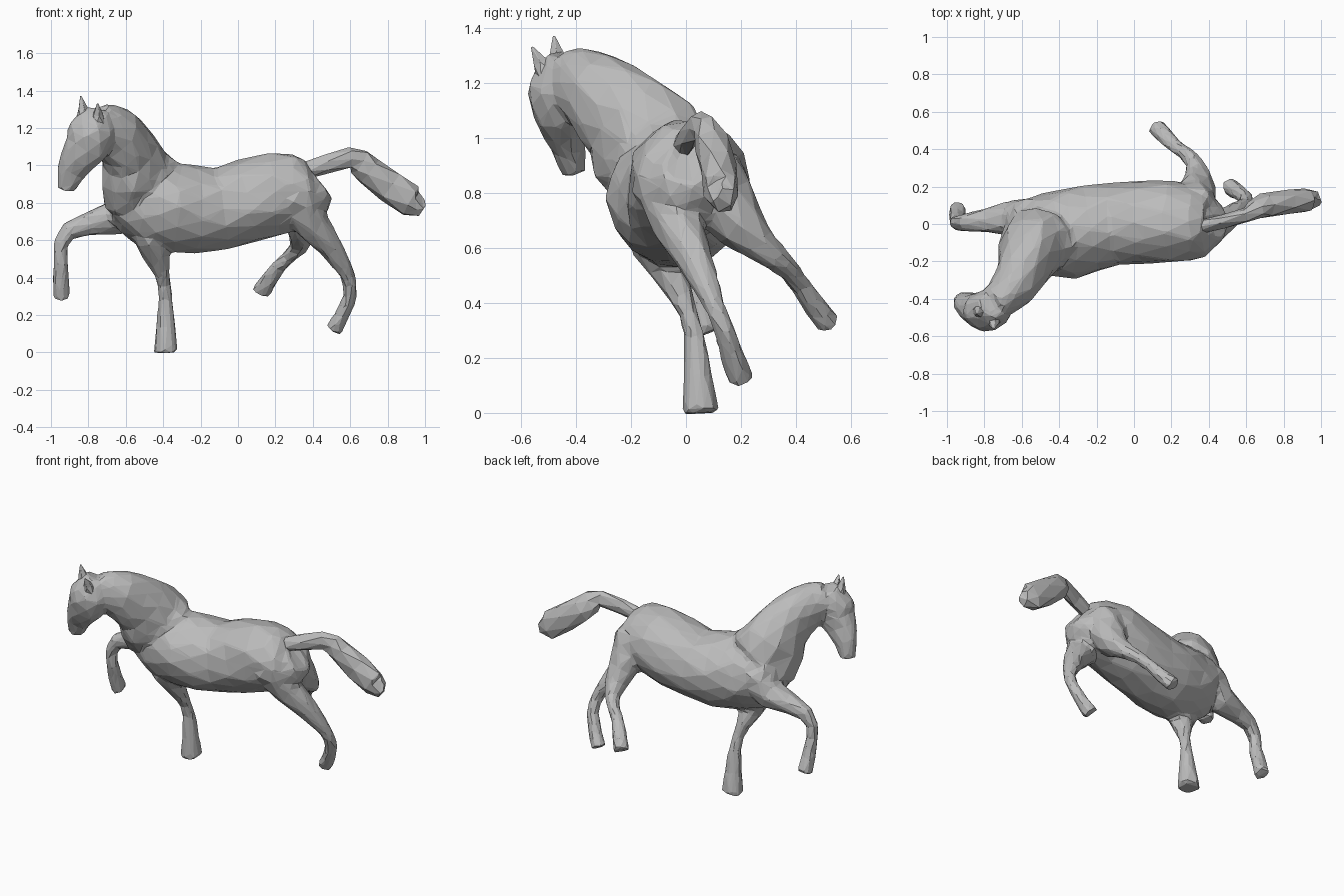
import bpy
import bmesh
import math
import random
from mathutils import Vector

random.seed(4)
if "Cube" in bpy.data.objects:
    bpy.data.objects.remove(bpy.data.objects["Cube"], do_unlink=True)

coat = bpy.data.materials.new("grey_coat")
coat.use_nodes = True
coat.diffuse_color = (.5, .5, .5, 1)
shader = coat.node_tree.nodes["Principled BSDF"]
shader.inputs["Base Color"].default_value = coat.diffuse_color

ACROSS = Vector((0, 1, 0))
UPWARD = Vector((0, 0, 1))


def refine(rings):
    """Insert a smoothly curved ring between every pair of rings."""
    rings = [Vector(ring) for ring in rings]
    result = [rings[0]]
    for index in range(len(rings) - 1):
        start, end = rings[index], rings[index + 1]
        before = rings[max(index - 1, 0)]
        after = rings[min(index + 2, len(rings) - 1)]
        result.append(((start + end) * 9 - before - after) / 16)
        result.append(end)
    return result


def loft(bm, rings, reference, sides=8, flat=1, rough=.006):
    """Add a faceted tube through rings of centre and radius."""
    rings = refine(rings)
    centres = [Vector(ring[:3]) for ring in rings]
    last = len(rings) - 1
    # The ellipse is narrowed sideways, whichever axis that is
    wide, tall = (flat, 1) if reference == UPWARD else (1, flat)
    loops = []
    for index, centre in enumerate(centres):
        ahead = centres[min(index + 1, last)]
        behind = centres[max(index - 1, 0)]
        along = (ahead - behind).normalized()
        side = along.cross(reference).normalized()
        top = side.cross(along)
        loop = []
        for step in range(sides):
            angle = math.tau * (step + index % 2 / 2) / sides
            offset = side * wide * math.cos(angle) + top * tall * math.sin(angle)
            bump = Vector([random.uniform(-rough, rough) for axis in "xyz"])
            loop.append(bm.verts.new(centre + offset * rings[index][3] + bump))
        loops.append(loop)
    for lower, upper in zip(loops, loops[1:]):
        for step in range(sides):
            after = (step + 1) % sides
            bm.faces.new((lower[step], lower[after], upper[after], upper[step]))
    bm.faces.new(loops[0])
    bm.faces.new(loops[-1])


def leg(bm, joints, hoof=.05):
    """All legs share one taper from the muscle down to the hoof."""
    taper = (.14, .095, .048, .04, hoof)
    rings = [(*joint, radius) for joint, radius in zip(joints, taper)]
    loft(bm, rings, ACROSS, sides=7)


def finish(bm, name):
    bmesh.ops.triangulate(bm, faces=bm.faces[:])
    bmesh.ops.recalc_face_normals(bm, faces=bm.faces[:])
    mesh = bpy.data.meshes.new(name)
    bm.to_mesh(mesh)
    bm.free()
    mesh.materials.append(coat)
    part = bpy.data.objects.new(name, mesh)
    bpy.context.collection.objects.link(part)
    return part


skin = bmesh.new()

# Barrel from the rump to the breast
loft(skin, [
    (.45, 0, .89, .08), (.39, 0, .86, .17), (.2, .01, .85, .22),
    (-.1, 0, .77, .22), (-.35, -.05, .77, .24),
    (-.52, -.07, .8, .21), (-.66, -.09, .82, .12),
], UPWARD, sides=14, rough=.009)

# Neck turned to one side
loft(skin, [
    (-.4, -.08, .8, .16), (-.52, -.1, .9, .24), (-.58, -.21, 1.07, .19),
    (-.65, -.34, 1.17, .15), (-.75, -.43, 1.22, .11),
], UPWARD, sides=11, flat=.8, rough=.008)

# Head tapering to the muzzle
loft(skin, [
    (-.75, -.43, 1.29, .08), (-.78, -.46, 1.18, .13), (-.81, -.46, 1.1, .12),
    (-.89, -.43, .97, .08), (-.92, -.41, .87, .05),
], ACROSS, sides=9, flat=.85)

# Forelegs, one standing on a flared hoof and one lifted at the knee
leg(skin, [(-.5, -.1, .8), (-.46, -.1, .6), (-.41, -.02, .43),
           (-.39, .03, .28), (-.385, .055, 0)], hoof=.07)
leg(skin, [(-.55, .01, .82), (-.66, .03, .72), (-.91, .01, .65),
           (-.95, .01, .5), (-.94, .08, .29)])

# Hind legs, one swung outward and one crossing beneath
leg(skin, [(.31, .08, .86), (.34, .2, .68), (.32, .33, .56),
           (.22, .42, .46), (.12, .52, .32)])
leg(skin, [(.3, -.07, .85), (.4, -.03, .68), (.57, .08, .45),
           (.6, .14, .3), (.51, .2, .12)])

# Fuse the muscles into one skin and break it into flat facets
body = finish(skin, "body")
fuse = body.modifiers.new("fuse", "REMESH")
fuse.mode = "VOXEL"
fuse.voxel_size = .016
blend = body.modifiers.new("blend", "SMOOTH")
blend.iterations = 3
facet = body.modifiers.new("facet", "DECIMATE")
facet.ratio = .06

# Ears
for name, base, tip in (("near_ear", (-.82, -.46, 1.24), (-.84, -.48, 1.37)),
                        ("far_ear", (-.75, -.5, 1.22), (-.75, -.56, 1.33))):
    ear = bmesh.new()
    loft(ear, [(*base, .05), (*tip, .004)], ACROSS, sides=5, rough=0)
    finish(ear, name)

# Tail lifted and streaming back
tail = bmesh.new()
loft(tail, [
    (.36, -.01, .97, .05), (.6, .05, 1.04, .055), (.7, .1, .97, .085),
    (.92, .13, .81, .09), (.98, .11, .81, .045),
], ACROSS, sides=7, flat=.75)
finish(tail, "tail")
